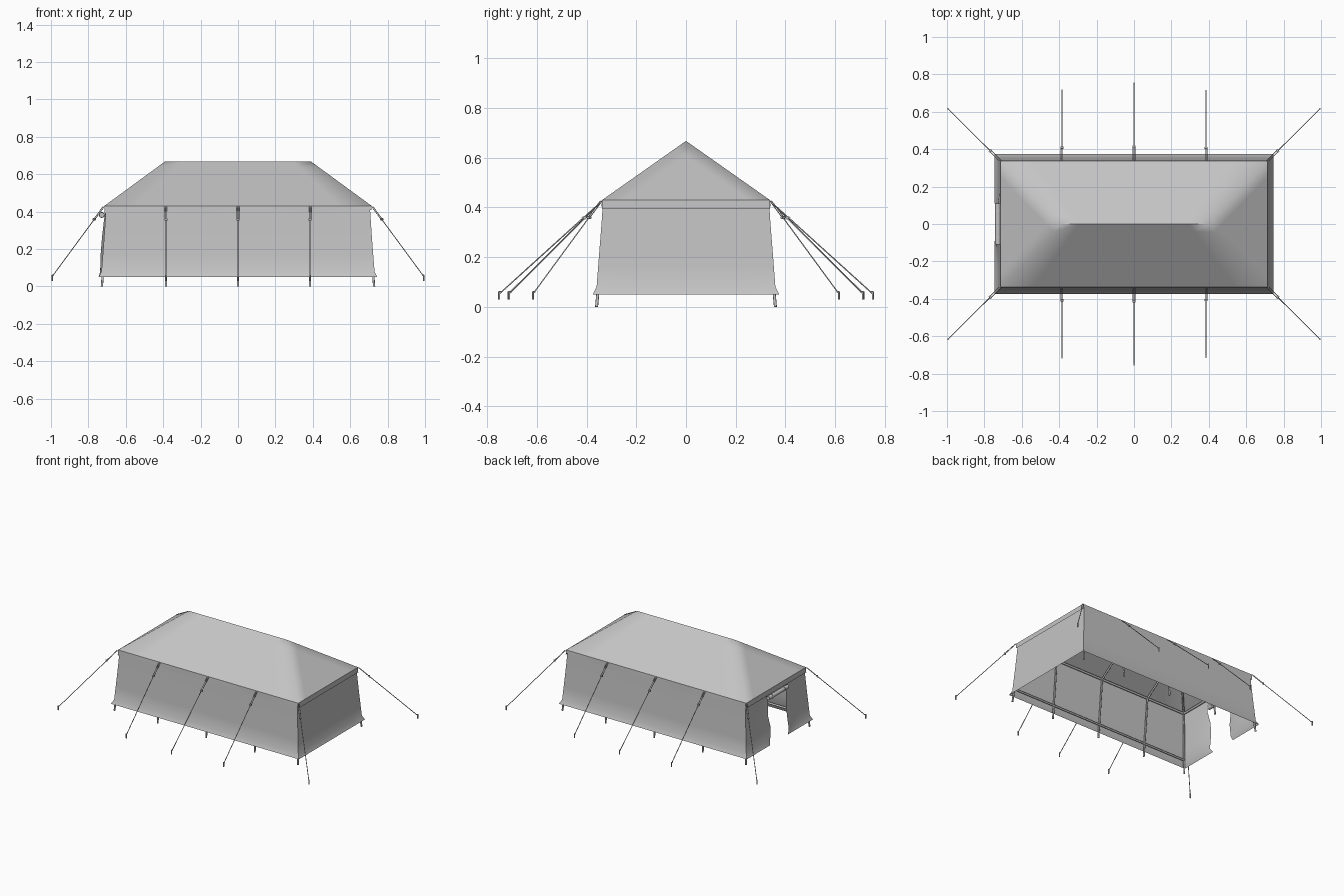
import bpy
import bmesh
import math
from mathutils import Vector, Matrix

default_cube = bpy.data.objects.get("Cube")
if default_cube:
    bpy.data.objects.remove(default_cube, do_unlink=True)


def flat_colour(name, value):
    mat = bpy.data.materials.new(name)
    mat.use_nodes = True
    colour = (value, value, value, 1)
    mat.diffuse_color = colour
    bsdf = next(n for n in mat.node_tree.nodes if n.type == "BSDF_PRINCIPLED")
    bsdf.inputs["Base Color"].default_value = colour
    bsdf.inputs["Roughness"].default_value = 0.9
    return mat


GREY = flat_colour("canvas_grey", 0.55)
PARTS = []


def finish(name, bm):
    mesh = bpy.data.meshes.new(name)
    bm.to_mesh(mesh)
    bm.free()
    mesh.materials.append(GREY)
    obj = bpy.data.objects.new(name, mesh)
    bpy.context.collection.objects.link(obj)
    PARTS.append(obj)


def face_outward(bm):
    bm.normal_update()
    inside = Vector((0, 0, 0.2))
    for f in bm.faces:
        if f.normal.dot(f.calc_center_median() - inside) < 0:
            f.normal_flip()


def sheet(name, point, columns, rows):
    """Cloth surface through point(u, row), u running from 0 to 1."""
    bm = bmesh.new()
    grid = [[bm.verts.new(point(i / columns, j)) for i in range(columns + 1)]
            for j in range(rows)]
    for lower, upper in zip(grid, grid[1:]):
        for i in range(columns):
            bm.faces.new((lower[i], lower[i + 1], upper[i + 1], upper[i]))
    face_outward(bm)
    finish(name, bm)


def rod(bm, a, b, radius, sides=8):
    a, b = Vector(a), Vector(b)
    turn = (b - a).to_track_quat("Z", "Y").to_matrix().to_4x4()
    bmesh.ops.create_cone(bm, cap_ends=True, segments=sides, radius1=radius,
                          radius2=radius, depth=(b - a).length,
                          matrix=Matrix.Translation((a + b) / 2) @ turn)


def lerp(a, b, t):
    return a + (b - a) * t


# Hipped roof
RIDGE_X, RIDGE_Z, EAVE_X, EAVE_Y, EAVE_Z = 0.39, 0.668, 0.715, 0.338, 0.43
bm = bmesh.new()
left, right = (bm.verts.new((s * RIDGE_X, 0, RIDGE_Z)) for s in (1, -1))
fl, bl, br, fr = (bm.verts.new((x * EAVE_X, y * EAVE_Y, EAVE_Z))
                  for x, y in ((1, -1), (1, 1), (-1, 1), (-1, -1)))
for corners in ((fr, fl, left, right), (bl, br, right, left),
                (fl, bl, left), (br, fr, right)):
    bm.faces.new(corners)
bmesh.ops.subdivide_edges(bm, edges=bm.edges[:], cuts=7, use_grid_fill=True)
face_outward(bm)
finish("roof", bm)


# Valance hanging from the eaves, with a wavy hem on the long sides
def hem(x):
    return 0.397 + 0.011 * math.cos(math.tau * (x + 0.5) / 0.6)


for s, side in ((-1, "front"), (1, "back")):
    sheet(side + "_valance", lambda u, j: (
        lerp(-EAVE_X, EAVE_X, u), s * (EAVE_Y + 0.002 * j),
        EAVE_Z if j == 0 else hem(lerp(-EAVE_X, EAVE_X, u))), 40, 2)
for s, side in ((-1, "right"), (1, "left")):
    sheet(side + "_valance", lambda u, j: (
        s * (EAVE_X + 0.002 * j), lerp(-EAVE_Y, EAVE_Y, u),
        EAVE_Z if j == 0 else 0.394), 8, 2)

# Walls: height, half length and half width of each level
LEVELS = [(0.05, 0.745, 0.375), (0.08, 0.73, 0.36), (0.17, 0.723, 0.353),
          (0.26, 0.716, 0.346), (0.35, 0.71, 0.339), (0.43, 0.705, 0.334)]


def long_wall(s):
    def point(u, j):
        z, hx, hy = LEVELS[j]
        return lerp(-hx, hx, u), s * hy, z
    return point


def end_wall(u, j):
    z, hx, hy = LEVELS[j]
    return hx, lerp(-hy, hy, u), z


# Door flaps flare outward a little near their loose edge
def door_flap(s):
    def point(u, j):
        z, hx, hy = LEVELS[j]
        edge = 0.1 + 0.012 * math.sin(2.2 * j + s)
        curl = 0.012 * u ** 4 * math.sin(math.pi * j / 5)
        return -hx - curl, s * lerp(hy, edge, u), z
    return point


last = len(LEVELS)
sheet("front_wall", long_wall(-1), 8, last)
sheet("back_wall", long_wall(1), 8, last)
sheet("left_end_wall", end_wall, 6, last)
sheet("door_flap_front", door_flap(-1), 8, last)
sheet("door_flap_back", door_flap(1), 8, last)

# Rolled-up door cloth under the valance
bm = bmesh.new()
rod(bm, (-0.728, -0.11, 0.382), (-0.728, 0.11, 0.382), 0.014, 12)
for y in (-0.07, 0.07):
    rod(bm, (-0.728, y - 0.004, 0.382), (-0.728, y + 0.004, 0.382), 0.016, 12)
finish("rolled_door", bm)

# Inner frame: wall poles, rails, rafters and ridge pole
poles, rails, rafters = bmesh.new(), bmesh.new(), bmesh.new()
TOP_X, TOP_Y, TOP_Z = 0.692, 0.322, 0.42
for s in (-1, 1):
    for k in (-2, -1, 0, 1, 2):
        foot_x = k * 0.385 if abs(k) < 2 else math.copysign(0.728, k)
        top_x = foot_x if abs(k) < 2 else math.copysign(TOP_X, k)
        top = (top_x, s * TOP_Y, TOP_Z)
        rod(poles, (foot_x, s * 0.36, 0), top, 0.006)
        ridge_x = max(-RIDGE_X, min(RIDGE_X, foot_x))
        rod(rafters, top, (ridge_x, 0, RIDGE_Z - 0.012), 0.006)
    rod(rails, (-TOP_X, s * TOP_Y, TOP_Z), (TOP_X, s * TOP_Y, TOP_Z), 0.008)
    rod(rails, (s * TOP_X, -TOP_Y, TOP_Z), (s * TOP_X, TOP_Y, TOP_Z), 0.008)
    rod(rails, (-0.715, s * 0.346, 0.09), (0.715, s * 0.346, 0.09), 0.007)
rod(rafters, (-RIDGE_X, 0, RIDGE_Z - 0.012), (RIDGE_X, 0, RIDGE_Z - 0.012), 0.007)
finish("wall_poles", poles)
finish("rails", rails)
finish("rafters", rafters)

# Guy ropes with a doubled upper loop, a slider and a ground peg
ropes, sliders, pegs = bmesh.new(), bmesh.new(), bmesh.new()


def guy_line(start, end):
    start, end = Vector(start), Vector(end)
    along = end - start
    across = along.cross((0, 0, 1)).normalized() * 0.005
    slide = start + along * 0.18
    for d in (-across, across):
        rod(ropes, start + d, slide + d, 0.002, 6)
    rod(ropes, slide, end, 0.0025, 6)
    rod(sliders, slide - across * 1.6, slide + across * 1.6, 0.006)
    rod(pegs, end + Vector((0, 0, -0.022)), end + Vector((0, 0, 0.01)), 0.004)
    hook = along.copy()
    hook.z = 0
    top = end + Vector((0, 0, 0.008))
    rod(pegs, top, top - hook.normalized() * 0.012, 0.003, 6)


for s in (-1, 1):
    for x, reach in ((-0.385, 0.715), (0, 0.752), (0.385, 0.712)):
        guy_line((x, s * 0.34, EAVE_Z - 0.005), (x, s * reach, 0.052))
    for t in (-1, 1):
        guy_line((t * 0.718, s * 0.341, EAVE_Z - 0.003),
                 (t * 0.994, s * 0.616, 0.052))
finish("guy_ropes", ropes)
finish("rope_sliders", sliders)
finish("ground_pegs", pegs)

# Smooth cloth and round rods, keeping the ridge and rims sharp
bpy.ops.object.select_all(action="DESELECT")
for obj in PARTS:
    obj.select_set(True)
bpy.context.view_layer.objects.active = PARTS[0]
bpy.ops.object.shade_smooth_by_angle(angle=math.radians(60))
